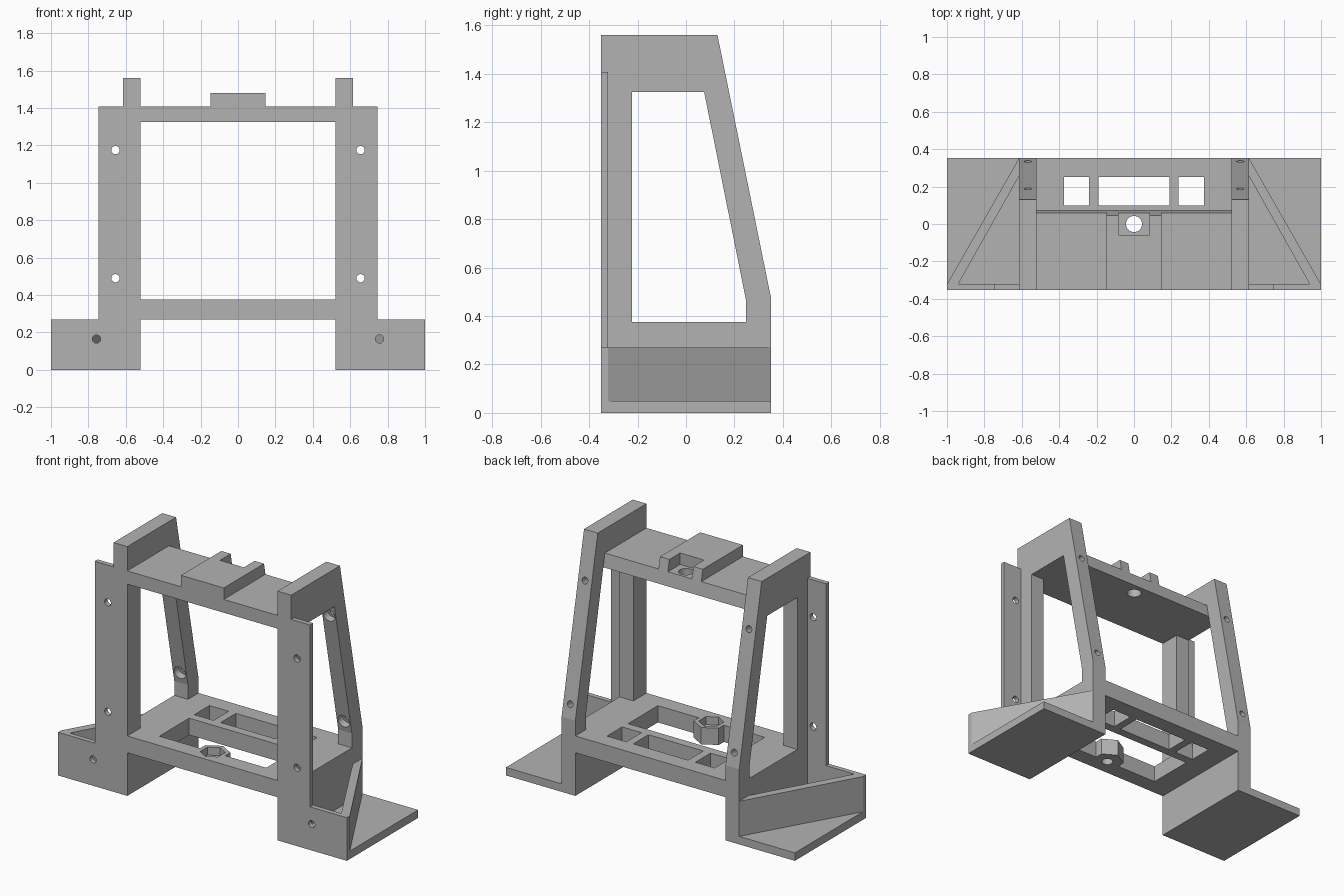
import bpy, bmesh, math
from mathutils import Vector

if "Cube" in bpy.data.objects:
    bpy.data.objects.remove(bpy.data.objects["Cube"], do_unlink=True)

grey = bpy.data.materials.new("matte grey")
grey.use_nodes = True
grey.diffuse_color = (0.45, 0.45, 0.45, 1)
grey.node_tree.nodes["Principled BSDF"].inputs["Base Color"].default_value = grey.diffuse_color

FRONT, BACK = -0.352, 0.352
INNER, OUTER = 0.52, 0.615       # side frame thickness in x
WALL = FRONT + 0.03              # rear face of the thin front walls
PLATE_LOW, PLATE_TOP = 0.27, 0.375
BEAM_LOW, BEAM_TOP = 1.325, 1.408


def finish(name, bm):
    bmesh.ops.recalc_face_normals(bm, faces=bm.faces)
    mesh = bpy.data.meshes.new(name)
    bm.to_mesh(mesh)
    bm.free()
    mesh.materials.append(grey)
    obj = bpy.data.objects.new(name, mesh)
    bpy.context.collection.objects.link(obj)
    return obj


def prism(name, points, axis, lo, hi):
    """Extrude a flat outline along x (outline in y, z) or z (outline in x, y)."""
    place = (lambda p, d: (d, p[0], p[1])) if axis == "x" else (lambda p, d: (p[0], p[1], d))
    bm = bmesh.new()
    face = bm.faces.new([bm.verts.new(place(p, lo)) for p in points])
    out = bmesh.ops.extrude_face_region(bm, geom=[face])
    verts = [v for v in out["geom"] if isinstance(v, bmesh.types.BMVert)]
    bmesh.ops.translate(bm, verts=verts, vec=place((0, 0), hi - lo))
    return finish(name, bm)


def box(name, x0, x1, y0, y1, z0, z1):
    return prism(name, [(x0, y0), (x1, y0), (x1, y1), (x0, y1)], "z", z0, z1)


def rod(center, direction, radius, length, sides=32):
    """Round cutter centred on a point."""
    bm = bmesh.new()
    bmesh.ops.create_cone(bm, cap_ends=True, segments=sides, radius1=radius, radius2=radius, depth=length)
    turn = Vector((0, 0, 1)).rotation_difference(Vector(direction)).to_matrix()
    bmesh.ops.rotate(bm, verts=bm.verts, matrix=turn)
    bmesh.ops.translate(bm, verts=bm.verts, vec=center)
    return finish("cutter", bm)


def cut(obj, cutters):
    """Subtract the cutters, bake the result and remove them."""
    for c in cutters:
        c.hide_render = True
        mod = obj.modifiers.new("cut", "BOOLEAN")
        mod.operation, mod.solver, mod.object = "DIFFERENCE", "EXACT", c
    graph = bpy.context.evaluated_depsgraph_get()
    baked = bpy.data.meshes.new_from_object(obj.evaluated_get(graph))
    obj.modifiers.clear()
    obj.data = baked
    for c in cutters:
        bpy.data.objects.remove(c, do_unlink=True)
    return obj


def hexagon(cx, cy, r):
    return [(cx + r * math.cos(math.radians(a)), cy + r * math.sin(math.radians(a)))
            for a in range(30, 390, 60)]


frame_outline = [(FRONT, 0), (BACK, 0), (BACK, 0.47), (0.13, 1.56), (FRONT, 1.56)]
frame_window = [(-0.222, PLATE_TOP), (0.248, PLATE_TOP), (0.248, 0.465),
                (0.075, BEAM_LOW), (-0.222, BEAM_LOW)]
slant = Vector((0, 0.98, 0.2)).normalized()

for side, s in (("left", 1), ("right", -1)):
    def sbox(name, x0, x1, *rest):
        return box(side + "_" + name, s * x0, s * x1, *rest)

    # Tall side frame with an open window and screw holes in the sloping post
    frame = prism(side + "_side_frame", frame_outline, "x", s * INNER, s * OUTER)
    cutters = [prism("cutter", frame_window, "x", s * (INNER - 0.1), s * (OUTER + 0.1))]
    for y, z in ((0.335, 0.555), (0.188, 1.272)):
        spot = Vector((s * (INNER + OUTER) / 2, y, z))
        cutters.append(rod(spot, slant, 0.02, 0.3))
        cutters.append(rod(spot - slant * 0.12, slant, 0.04, 0.12))
    cut(frame, cutters)

    # Front mounting flange
    flange = sbox("front_flange", OUTER, 0.745, FRONT, WALL, PLATE_LOW, BEAM_TOP)
    cut(flange, [rod((s * 0.655, FRONT, z), (0, 1, 0), 0.022, 0.2) for z in (0.49, 1.175)])

    # Foot: base slab, front wall and diagonal brace
    sbox("foot_base", OUTER, 1, FRONT, BACK, 0, 0.05)
    wall = sbox("foot_front_wall", OUTER, 1, FRONT, WALL, 0.05, PLATE_LOW)
    cut(wall, [rod((s * 0.757, FRONT, 0.165), (0, 1, 0), 0.022, 0.2)])
    brace = [(OUTER, BACK), (1, WALL), (0.94, WALL), (OUTER, 0.255)]
    prism(side + "_foot_brace", [(s * x, y) for x, y in brace], "z", 0.05, PLATE_LOW)

# Lower plate: rear windows, front slot around a hexagonal boss, nut recess
plate = box("lower_plate", -INNER, INNER, FRONT, BACK, PLATE_LOW, PLATE_TOP)
boss_y = -0.25
half = 0.0866
slot = [(-0.37, boss_y), (-half, boss_y), (-half, boss_y + 0.05), (0, boss_y + 0.1),
        (half, boss_y + 0.05), (half, boss_y), (0.37, boss_y), (0.37, 0.045), (-0.37, 0.045)]
cutters = [box("cutter", a, b, 0.1, 0.25, 0.2, 0.5)
           for a, b in ((-0.373, -0.24), (-0.19, 0.19), (0.238, 0.373))]
cutters.append(prism("cutter", slot, "z", 0.2, 0.5))
cutters.append(prism("cutter", hexagon(0, boss_y, 0.072), "z", 0.325, 0.5))
cutters.append(rod((0, boss_y, 0.3), (0, 0, 1), 0.034, 0.3))
cut(plate, cutters)

# Upper beam with a slanted rear edge
beam = prism("upper_beam", [(FRONT, BEAM_LOW), (0.075, BEAM_LOW), (0.06, BEAM_TOP), (FRONT, BEAM_TOP)],
             "x", -INNER, INNER)
cut(beam, [rod((0, 0, BEAM_LOW), (0, 0, 1), 0.043, 0.5)])

# Raised block on the beam, notched at the rear
block = prism("top_block", [(FRONT, BEAM_TOP), (0.06, BEAM_TOP), (0.046, 1.48), (FRONT, 1.48)],
              "x", -0.148, 0.148)
cut(block, [box("cutter", -0.083, 0.083, -0.06, 0.2, 1.3, 1.6)])
